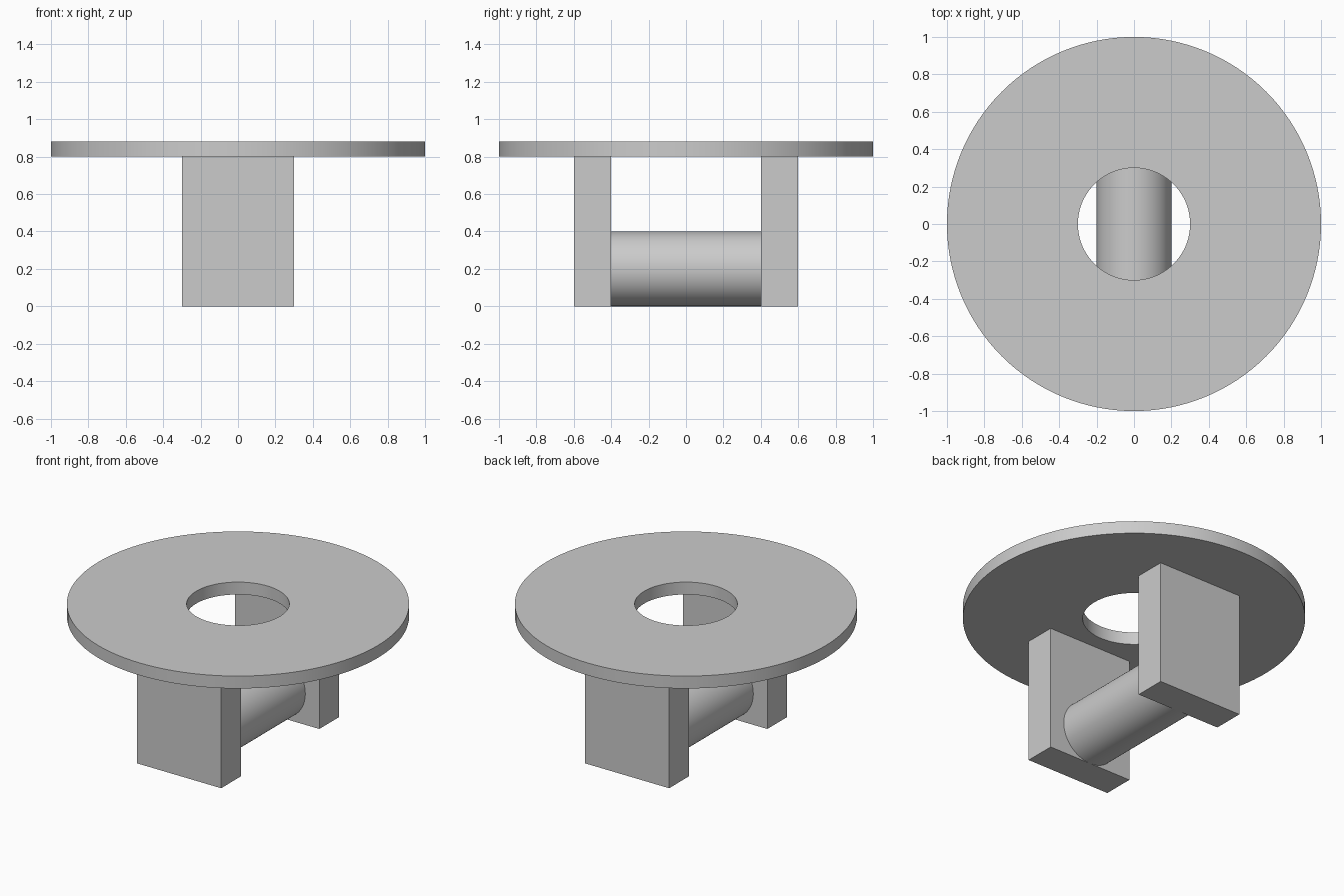
import bpy, bmesh, math
from mathutils import Matrix

cube = bpy.data.objects.get("Cube")
if cube:
    bpy.data.objects.remove(cube, do_unlink=True)

GREY = (0.6, 0.6, 0.6, 1)
mat = bpy.data.materials.new("light grey")
mat.use_nodes = True
mat.diffuse_color = GREY
for node in mat.node_tree.nodes:
    if node.type == "BSDF_PRINCIPLED":
        node.inputs["Base Color"].default_value = GREY


def add_object(name, bm, smooth=False):
    bmesh.ops.recalc_face_normals(bm, faces=bm.faces)
    mesh = bpy.data.meshes.new(name)
    bm.to_mesh(mesh)
    bm.free()
    mesh.materials.append(mat)
    obj = bpy.data.objects.new(name, mesh)
    bpy.context.collection.objects.link(obj)
    if smooth:
        bpy.ops.object.select_all(action="DESELECT")
        obj.select_set(True)
        bpy.context.view_layer.objects.active = obj
        bpy.ops.object.shade_smooth_by_angle(angle=math.radians(30))
    return obj


# Ring-shaped top: a rectangular section spun about the vertical axis
INNER, OUTER, BOTTOM, TOP = 0.3, 1.0, 0.8, 0.88
bm = bmesh.new()
section = [bm.verts.new((r, 0, z)) for r, z in
           ((INNER, BOTTOM), (OUTER, BOTTOM), (OUTER, TOP), (INNER, TOP))]
edges = [bm.edges.new((section[i], section[i - 1])) for i in range(4)]
bmesh.ops.spin(bm, geom=section + edges, cent=(0, 0, 0), axis=(0, 0, 1),
               angle=math.tau, steps=128, use_merge=True)
bmesh.ops.remove_doubles(bm, verts=bm.verts, dist=0.0001)
add_object("ring_top", bm, smooth=True)

# Two upright slab legs
for name, side in (("front_leg", -1), ("back_leg", 1)):
    bm = bmesh.new()
    place = Matrix.Translation((0, side * 0.5, BOTTOM / 2))
    bmesh.ops.create_cube(bm, size=1, matrix=place @ Matrix.Diagonal((0.6, 0.2, BOTTOM, 1)))
    add_object(name, bm)

# Round crossbar between the legs
bm = bmesh.new()
bmesh.ops.create_cone(bm, cap_ends=True, segments=96, radius1=0.2, radius2=0.2, depth=0.8,
                      matrix=Matrix.Translation((0, 0, 0.2)) @ Matrix.Rotation(math.pi / 2, 4, "X"))
add_object("crossbar", bm, smooth=True)
